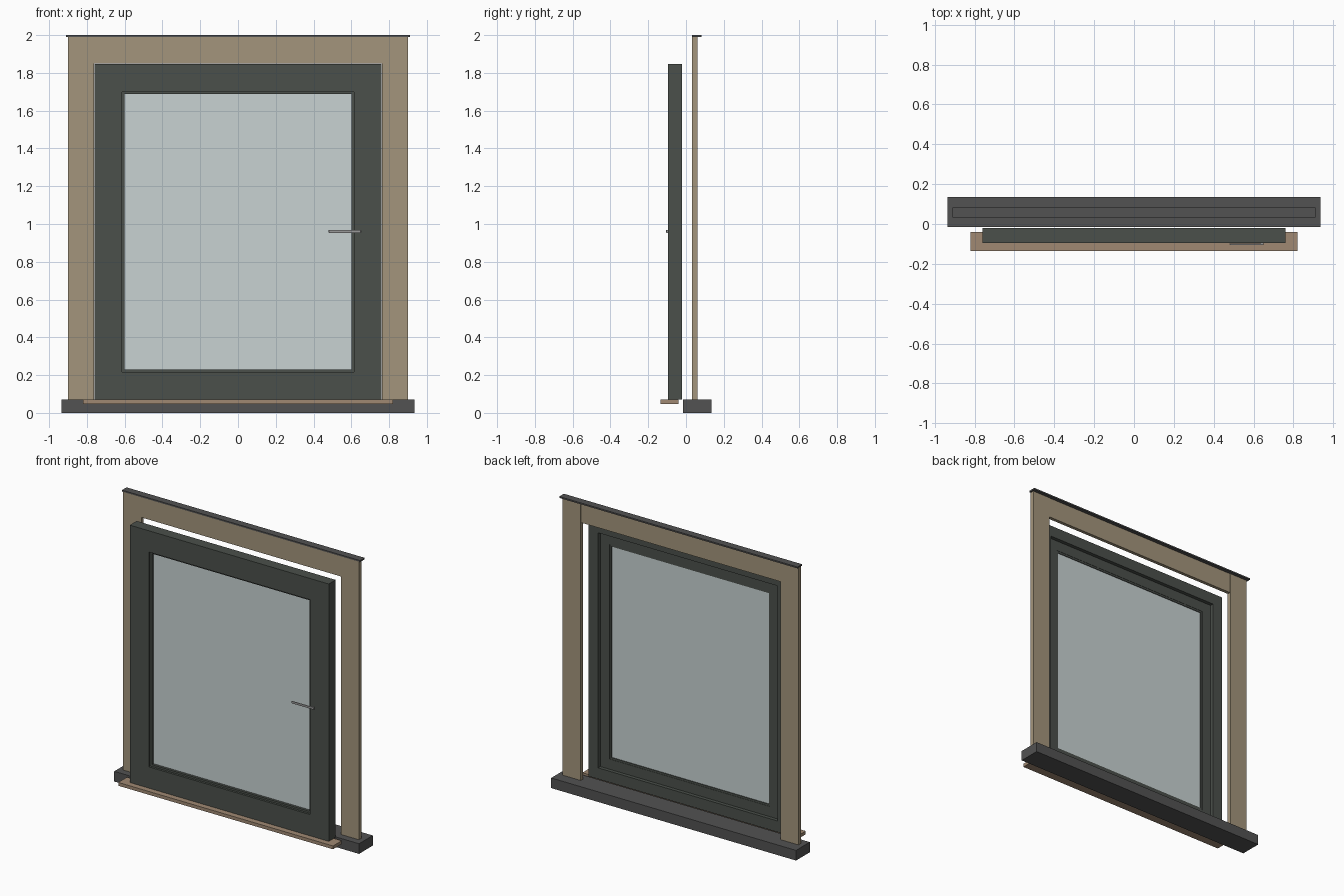
import bpy
import bmesh
from mathutils import Vector

cube = bpy.data.objects.get("Cube")
if cube:
    bpy.data.objects.remove(cube, do_unlink=True)


def material(name, color, roughness=0.6):
    mat = bpy.data.materials.new(name)
    mat.use_nodes = True
    mat.diffuse_color = (*color, 1)
    shader = mat.node_tree.nodes["Principled BSDF"]
    shader.inputs["Base Color"].default_value = (*color, 1)
    shader.inputs["Roughness"].default_value = roughness
    return mat


WOOD = material("trim_wood", (0.37, 0.30, 0.20))
BOARD = material("sill_board_wood", (0.35, 0.25, 0.17))
PAINT = material("dark_paint", (0.07, 0.08, 0.07))
STONE = material("dark_stone", (0.085, 0.085, 0.085))
METAL = material("handle_metal", (0.32, 0.32, 0.32), 0.3)
GLASS = material("glass", (0.58, 0.65, 0.65), 0.1)


def box(name, x, y, z, mat, bevel=0):
    """Box spanning the given (low, high) ranges."""
    bm = bmesh.new()
    bmesh.ops.create_cube(bm, size=1)
    ranges = (x, y, z)
    size = Vector([hi - lo for lo, hi in ranges])
    bmesh.ops.scale(bm, vec=size, verts=bm.verts)
    mesh = bpy.data.meshes.new(name)
    bm.to_mesh(mesh)
    bm.free()
    mesh.materials.append(mat)
    obj = bpy.data.objects.new(name, mesh)
    obj.location = [(hi + lo) / 2 for lo, hi in ranges]
    bpy.context.collection.objects.link(obj)
    if bevel:
        mod = obj.modifiers.new("soft_edges", "BEVEL")
        mod.width = bevel
        mod.segments = 2
    return obj


def uprights(name, inner, outer, y, z, mat):
    box(name + "_left", (inner, outer), y, z, mat)
    box(name + "_right", (-outer, -inner), y, z, mat)


def frame(name, outer, inner, y, z, rail, mat):
    """Full-height uprights with top and bottom rails set between them."""
    low, high = z
    uprights(name + "_stile", inner, outer, y, z, mat)
    box(name + "_top_rail", (-inner, inner), y, (high - rail, high), mat)
    box(name + "_bottom_rail", (-inner, inner), y, (low, low + rail), mat)


# Outside sill, trim boards and cap
box("outer_sill", (-0.935, 0.935), (-0.015, 0.135), (0, 0.07), STONE)
uprights("trim_jamb", 0.762, 0.90, (0.033, 0.06), (0.07, 1.99), WOOD)
box("trim_header", (-0.762, 0.762), (0.035, 0.058), (1.85, 1.99), WOOD)
box("trim_cap", (-0.91, 0.91), (0.033, 0.083), (1.99, 2.0), STONE)

# Inside sill board
box("inner_sill_board", (-0.82, 0.82), (-0.135, -0.04), (0.047, 0.07), BOARD)

# Fixed frame, opening sash and glazing bead
frame("frame", 0.76, 0.685, (-0.095, -0.02), (0.07, 1.847), 0.077, PAINT)
frame("sash", 0.685, 0.615, (-0.095, -0.045), (0.147, 1.77), 0.07, PAINT)
frame("glazing_bead", 0.615, 0.602, (-0.08, -0.047), (0.217, 1.70), 0.013, PAINT)
box("glass_pane", (-0.602, 0.602), (-0.062, -0.052), (0.23, 1.687), GLASS)

# Handle on the left stile
box("handle_lever", (0.48, 0.65), (-0.105, -0.098), (0.953, 0.968), METAL, 0.002)
box("handle_spindle", (0.635, 0.65), (-0.10, -0.09), (0.952, 0.969), METAL)
